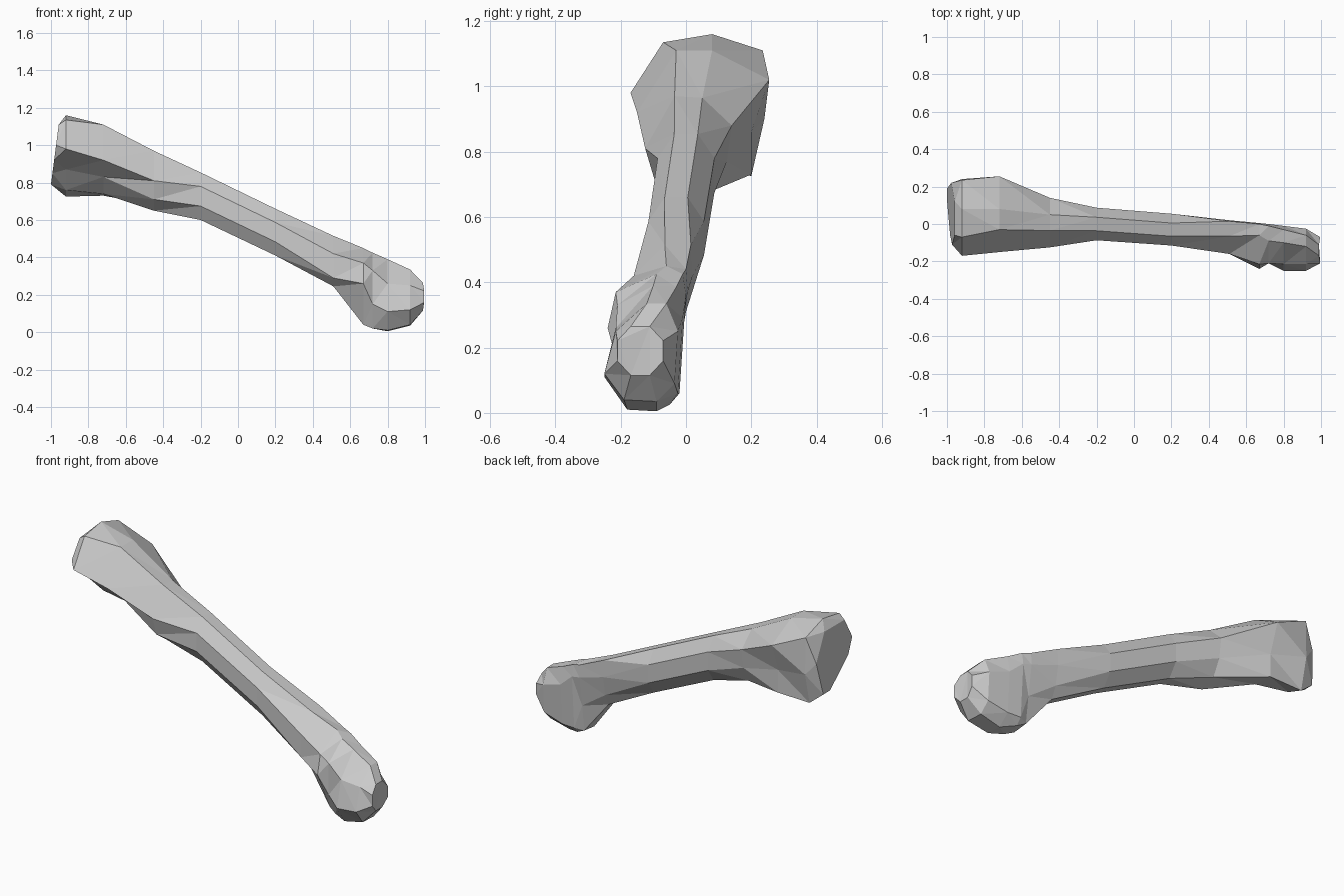
import bpy, bmesh, math

if "Cube" in bpy.data.objects:
    bpy.data.objects.remove(bpy.data.objects["Cube"])


def oval(x, cy, cz, ry, rz):
    """Eight-sided section, from the top edge round the front."""
    k = 1 / math.cos(math.pi / 8)
    return [(x, cy + ry * k * math.cos(a), cz + rz * k * math.sin(a))
            for a in (math.radians(112.5 + 45 * i) for i in range(8))]


def section(x, pts, lean=0.0, z0=0.0):
    """Hand-shaped eight-sided section, optionally leaning along x."""
    return [(x + lean * (z - z0), y, z) for y, z in pts]


def loft(name, rings):
    bm = bmesh.new()
    loops = [[bm.verts.new(p) for p in r] for r in rings]
    for a, b in zip(loops, loops[1:]):
        for i in range(8):
            j = (i + 1) % 8
            bm.faces.new((a[i], a[j], b[j], b[i]))
    bm.faces.new(loops[0])
    bm.faces.new(loops[-1])
    bmesh.ops.triangulate(bm, faces=bm.faces[:], quad_method='SHORT_EDGE')
    bmesh.ops.recalc_face_normals(bm, faces=bm.faces[:])
    me = bpy.data.meshes.new(name)
    bm.to_mesh(me)
    bm.free()
    ob = bpy.data.objects.new(name, me)
    bpy.context.collection.objects.link(ob)
    return ob


# Upper end: leaning flat cap, then the two-lobed head
upper_end = [
    section(-1.0, [(-.06, 1.11), (-.11, 1.0), (-.06, .92), (.04, .85),
                   (.13, .79), (.19, .79), (.22, .97), (.12, 1.11)], .13, .79),
    section(-.92, [(-.07, 1.135), (-.17, .98), (-.01, .87), (.10, .76),
                   (.20, .725), (.24, .90), (.235, 1.11), (.08, 1.16)]),
    section(-.72, [(-.03, 1.11), (-.15, .92), (-.03, .83), (.08, .74),
                   (.20, .73), (.20, .86), (.255, 1.02), (.08, 1.11)]),
]

# Narrow shaft
shaft = [
    section(-.45, [(-.035, .97), (-.125, .81), (-.095, .71), (-.01, .65),
                   (.08, .68), (.125, .77), (.14, .88), (.05, .965)]),
    oval(-.20, 0, .727, .087, .127),
    oval(.20, -.03, .535, .085, .125),
]

# Lower end: front bump, then the rounded head
lower_end = [
    section(.51, [(-.065, .515), (-.16, .42), (-.16, .29), (-.10, .245),
                  (-.03, .245), (0, .31), (.02, .42), (.015, .515)]),
    section(.67, [(-.06, .45), (-.215, .37), (-.24, .26), (-.13, .04),
                  (-.04, .05), (-.02, .20), (.005, .37), (0, .44)]),
    section(.72, [(-.09, .425), (-.21, .33), (-.21, .15), (-.15, .02),
                  (-.05, .025), (-.02, .06), (0, .36), (-.01, .425)]),
    section(.80, [(-.10, .39), (-.215, .26), (-.25, .11), (-.18, .01),
                  (-.09, .005), (-.025, .06), (-.01, .29), (-.03, .385)]),
    section(.92, [(-.12, .335), (-.215, .25), (-.25, .12), (-.19, .04),
                  (-.09, .035), (-.035, .09), (-.025, .25), (-.06, .335)]),
    oval(.99, -.14, .19, .07, .075),
]

bone = loft("bone", upper_end + shaft + lower_end)
# Bring the rounded tip to the full two-unit length
for v in bone.data.vertices:
    if v.co.x > .98:
        v.co.x = 1.0 - .15 * abs(v.co.z - .19)
